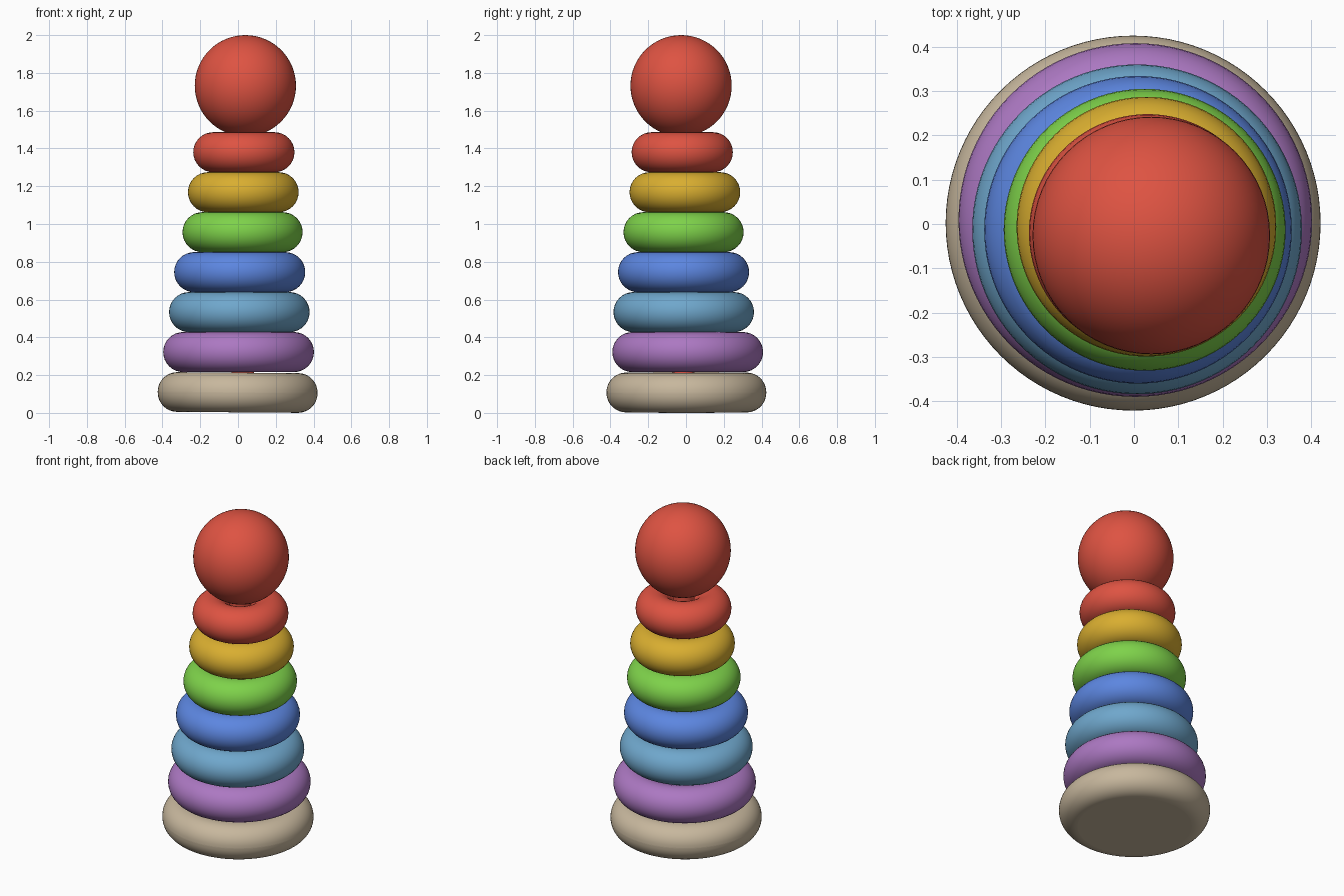
import bpy
from math import radians

default_cube = bpy.data.objects.get("Cube")
if default_cube:
    bpy.data.objects.remove(default_cube, do_unlink=True)


def material(name, rgb):
    """Flat colour given as 0-255 sRGB, stored as linear."""
    linear = [((c / 255 + 0.055) / 1.055) ** 2.4 for c in rgb]
    mat = bpy.data.materials.new(name)
    mat.use_nodes = True
    mat.diffuse_color = (*linear, 1)
    bsdf = mat.node_tree.nodes["Principled BSDF"]
    bsdf.inputs["Base Color"].default_value = (*linear, 1)
    return mat


def finish(name, mat):
    obj = bpy.context.object
    obj.name = name
    obj.data.materials.append(mat)
    bpy.ops.object.shade_smooth_by_angle(angle=radians(40))
    return obj


red = material("red", (222, 83, 66))
TUBE = 0.106

# Base: solid disc with fully rounded rim, leaning very slightly
bpy.ops.mesh.primitive_cylinder_add(vertices=96, radius=0.423, depth=0.21,
                                    location=(-0.002, 0.002, 0.108))
base = bpy.context.object
base.rotation_euler.y = 0.008
rim = base.modifiers.new("rounded_rim", "BEVEL")
rim.width = 0.103
rim.segments = 12
rim.limit_method = "ANGLE"
finish("base", material("beige", (199, 183, 157)))

# Loose rings: colour, x, y, outer radius, stacked from the bottom
rings = [
    ("purple", (172, 120, 194), 0.003, 0.009, 0.399),
    ("teal", (111, 167, 204), 0.007, -0.012, 0.372),
    ("blue", (92, 134, 224), 0.009, -0.013, 0.347),
    ("green", (126, 210, 74), 0.024, -0.013, 0.318),
    ("yellow", (217, 174, 48), 0.028, -0.006, 0.293),
    ("red", None, 0.031, -0.020, 0.268),
]
for i, (colour, rgb, x, y, radius) in enumerate(rings):
    bpy.ops.mesh.primitive_torus_add(
        location=(x, y, 0.322 + 0.2116 * i),
        major_radius=radius - TUBE, minor_radius=TUBE,
        major_segments=96, minor_segments=32)
    finish(colour + "_ring", material(colour, rgb) if rgb else red)

# Peg through the rings
bpy.ops.mesh.primitive_cylinder_add(vertices=48, radius=0.06, depth=1.35,
                                    location=(0.025, -0.014, 0.84))
finish("peg", red)

# Ball on top
bpy.ops.mesh.primitive_uv_sphere_add(segments=64, ring_count=32, radius=0.268,
                                     location=(0.039, -0.026, 1.732))
finish("top_ball", red)
